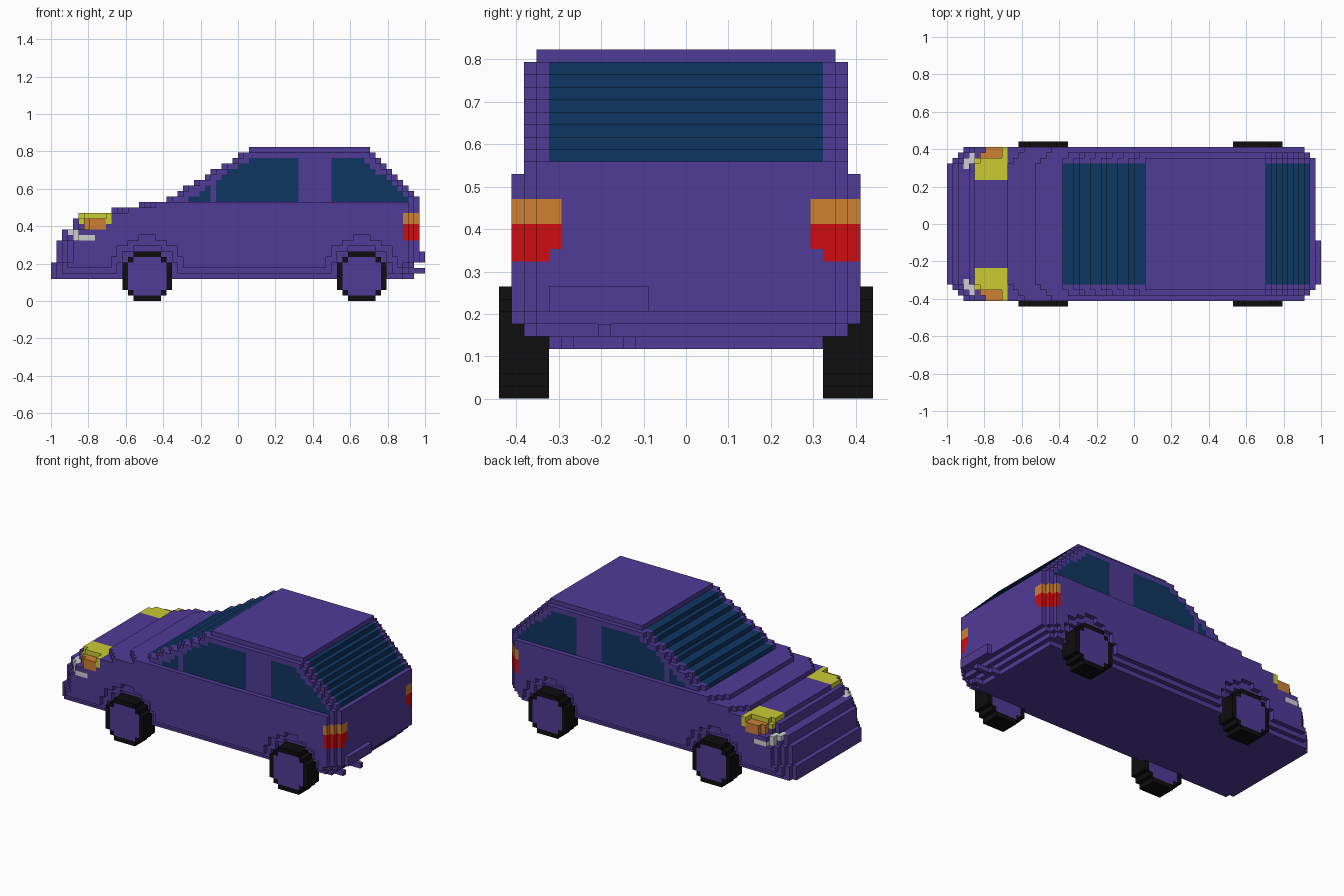
import bpy, bmesh

if "Cube" in bpy.data.objects:
    bpy.data.objects.remove(bpy.data.objects["Cube"])

V = 2 / 68            # one block; the car is 68 x 30 x 28 blocks
cells = {}            # (i, j, k) -> part name


def rgb(r, g, b):
    return tuple((c / 255 / 12.92 if c < 11 else ((c / 255 + 0.055) / 1.055) ** 2.4)
                 for c in (r, g, b)) + (1.0,)


COLOURS = {
    "purple_paint": rgb(80, 59, 150),
    "dark_blue_glass": rgb(15, 54, 97),
    "black_rubber": rgb(14, 14, 14),
    "yellow_lamp": rgb(203, 203, 52),
    "orange_lamp": rgb(205, 128, 52),
    "red_lamp": rgb(205, 13, 16),
    "light_grey": rgb(205, 205, 205),
}
PARTS = {
    "body": "purple_paint", "rear_fittings": "purple_paint", "hub_caps": "purple_paint",
    "windscreen": "dark_blue_glass", "rear_window": "dark_blue_glass",
    "side_windows": "dark_blue_glass", "tyres": "black_rubber",
    "headlights": "yellow_lamp", "front_indicators": "orange_lamp", "fog_lamps": "light_grey",
    "tail_lights": "red_lamp", "rear_indicators": "orange_lamp",
}


def put(part, i, h, k):
    """Place a block and its mirror; h counts outward from the centre line."""
    cells[i, h, k] = cells[i, -1 - h, k] = part


def cut(i, h, k):
    cells.pop((i, h, k), None)
    cells.pop((i, -1 - h, k), None)


def paint(part, i0, i1, h0, h1, k0, k1):
    """Give existing blocks (half-open ranges) to another part."""
    for i in range(i0, i1):
        for h in range(h0, h1):
            for k in range(k0, k1):
                if (i, h, k) in cells:
                    put(part, i, h, k)


# Stepped side profile: first and last block of every layer
def front_of(k):
    if k >= 18:
        return round(21 + (k - 18) * 15 / 9)
    return next(s for top, s in ((6, 0), (10, 1), (12, 2), (14, 4), (15, 5), (16, 11), (17, 16))
                if k <= top)


def rear_of(k):
    return 85 - k if k >= 18 else min(67, 60 + k)


# Body layers with rounded corners in plan
for k in range(4, 28):
    s, e = front_of(k), rear_of(k)
    side = {4: 12, 5: 13, 27: 12}.get(k, 14 if k < 18 else 13)
    for i in range(s, e):
        nose = 11 + min(i - s, 3) if k < 18 else 12 + min(i - s, 1)
        tail = 12 + min(e - 1 - i, 2)
        width = min(side, nose, tail)
        if k == 15 and i < 10:
            width = min(width, 12)
        if k == 4 and i >= 60:
            width = min(width, 11)
        for h in range(width):
            put("body", i, h, k)

# Glass
for k in range(18, 27):
    paint("windscreen", front_of(k), front_of(k + 1), 0, 11, k, k + 1)
    if k > 18:
        paint("rear_window", rear_of(k + 1), rear_of(k), 0, 11, k, k + 1)
for k in range(18, 26):
    a = front_of(k) + 4 - (k > 20)
    if k < 21:
        paint("side_windows", a, 29, 12, 13, k, k + 1)
    paint("side_windows", max(a, 30), 45, 12, 13, k, k + 1)
    paint("side_windows", 51, rear_of(k) - 2 - (k > 22), 12, 13, k, k + 1)

# Lamps
paint("headlights", 5, 11, 8, 14, 14, 16)
paint("front_indicators", 6, 10, 12, 14, 13, 15)
paint("fog_lamps", 3, 5, 10, 14, 12, 13)
paint("fog_lamps", 4, 8, 10, 14, 11, 12)
paint("tail_lights", 64, 67, 10, 14, 12, 14)
paint("tail_lights", 64, 67, 11, 14, 11, 12)
paint("rear_indicators", 64, 67, 10, 14, 14, 16)

# Wheel arches, tyres and hub caps
for centre in (17, 56):
    for a in range(-7, 8):
        for b in range(-4, 9):
            d = a * a + b * b
            k = b + 4
            if d <= 50 and abs(a) <= 6:
                cut(centre + a, 13, k)
            if d <= 32:
                cut(centre + a, 12, k)
            if d <= 20:
                for h in range(11, 15):
                    put("hub_caps" if d <= 13 else "tyres", centre + a, h, k)

# One-sided plate, tow hook and exhaust stubs at the rear
for j in range(-11, -3):
    for k in (7, 8):
        cells[67, j, k] = "rear_fittings"
for j, k, end in ((-7, 5, 68), (-10, 4, 66), (-5, 4, 66)):
    for i in range(rear_of(k), end):
        cells[i, j, k] = "rear_fittings"

# Outer skin of each part: faces only where the neighbouring block is empty
SIDES = {
    (1, 0, 0): ((1, 0, 0), (1, 1, 0), (1, 1, 1), (1, 0, 1)),
    (-1, 0, 0): ((0, 0, 0), (0, 0, 1), (0, 1, 1), (0, 1, 0)),
    (0, 1, 0): ((0, 1, 0), (0, 1, 1), (1, 1, 1), (1, 1, 0)),
    (0, -1, 0): ((0, 0, 0), (1, 0, 0), (1, 0, 1), (0, 0, 1)),
    (0, 0, 1): ((0, 0, 1), (1, 0, 1), (1, 1, 1), (0, 1, 1)),
    (0, 0, -1): ((0, 0, 0), (0, 1, 0), (1, 1, 0), (1, 0, 0)),
}
materials = {}
for name, colour in COLOURS.items():
    materials[name] = bpy.data.materials.new(name)
    materials[name].diffuse_color = colour

for part, colour in PARTS.items():
    bm = bmesh.new()
    corners = {}
    for (i, j, k), owner in cells.items():
        if owner != part:
            continue
        for (di, dj, dk), quad in SIDES.items():
            if (i + di, j + dj, k + dk) in cells:
                continue
            verts = []
            for x, y, z in quad:
                p = (i + x, j + y, k + z)
                if p not in corners:
                    corners[p] = bm.verts.new((p[0] * V - 1, p[1] * V, p[2] * V))
                verts.append(corners[p])
            bm.faces.new(verts)
    # merge flat areas into large faces
    bmesh.ops.dissolve_limit(bm, angle_limit=0.01, verts=bm.verts, edges=bm.edges)
    mesh = bpy.data.meshes.new(part)
    bm.to_mesh(mesh)
    bm.free()
    mesh.materials.append(materials[colour])
    bpy.context.collection.objects.link(bpy.data.objects.new(part, mesh))

for m in bpy.data.materials:
    if m.users and not m.is_grease_pencil:
        m.use_nodes = True
        m.node_tree.nodes["Principled BSDF"].inputs["Base Color"].default_value = m.diffuse_color
